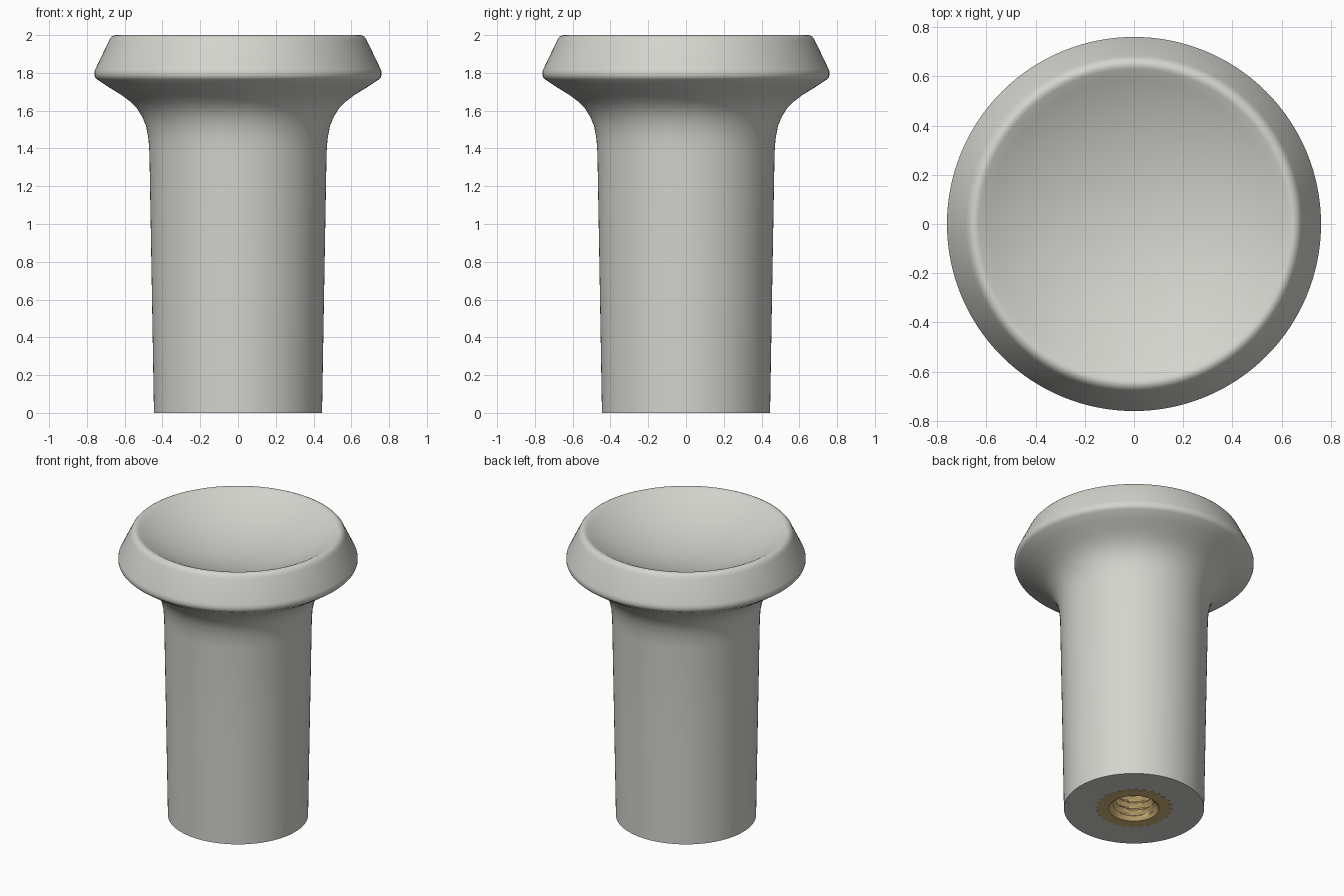
import bpy, bmesh, math

if "Cube" in bpy.data.objects:
    bpy.data.objects.remove(bpy.data.objects["Cube"])

def material(name, rgb):
    m = bpy.data.materials.new(name)
    m.diffuse_color = (*rgb, 1)
    m.use_nodes = True
    m.node_tree.nodes["Principled BSDF"].inputs["Base Color"].default_value = m.diffuse_color
    return m

def grid_object(name, rings, mat, cap_first=False, cap_last=False):
    """Skin a stack of closed rings, optionally capping the ends."""
    bm = bmesh.new()
    vs = [[bm.verts.new(p) for p in ring] for ring in rings]
    n = len(vs[0])
    for a, b in zip(vs, vs[1:]):
        for i in range(n):
            j = (i + 1) % n
            bm.faces.new((a[i], a[j], b[j], b[i]))
    if cap_first:
        bm.faces.new(vs[0][::-1])
    if cap_last:
        bm.faces.new(vs[-1])
    me = bpy.data.meshes.new(name)
    bm.to_mesh(me)
    bm.free()
    me.materials.append(mat)
    ob = bpy.data.objects.new(name, me)
    bpy.context.collection.objects.link(ob)
    bpy.ops.object.select_all(action='DESELECT')
    ob.select_set(True)
    bpy.context.view_layer.objects.active = ob
    bpy.ops.object.shade_smooth_by_angle(angle=math.radians(32))
    return ob

def ring(radius, z, n):
    """radius is a number or a function of the angle."""
    out = []
    for i in range(n):
        a = 2 * math.pi * i / n
        r = radius(a) if callable(radius) else radius
        out.append((r * math.cos(a), r * math.sin(a), z))
    return out

grey = material("light grey plastic", (0.66, 0.66, 0.62))
brass = material("brass", (0.66, 0.47, 0.19))

# Knob body: blind bore, tapered stem, flared head, dished top
profile = [(0.215, 0.85), (0.215, 0.002), (0.25, 0.002), (0.445, 0.0),
           (0.457, 0.7), (0.469, 1.38), (0.474, 1.45), (0.487, 1.52),
           (0.508, 1.57), (0.535, 1.612), (0.57, 1.648), (0.62, 1.685),
           (0.69, 1.728), (0.745, 1.765), (0.755, 1.775), (0.76, 1.788),
           (0.76, 1.803), (0.756, 1.818),
           (0.684, 1.968), (0.677, 1.982), (0.667, 1.993), (0.655, 1.999),
           (0.645, 2.0), (0.635, 1.997)]
rim_r, depth = 0.63, 0.17
R = (rim_r**2 + depth**2) / (2 * depth)
for k in range(16):
    r = rim_r * (1 - k / 16)
    profile.append((r, 1.995 - depth + R - math.sqrt(R * R - r * r)))
grid_object("knob_body", [ring(r, z, 128) for r, z in profile], grey, True, True)

# Threaded insert: knurled outside, countersunk mouth, helical thread
TEETH, N, PITCH, TOP = 28, 112, 0.05, 0.8
knurl = lambda a: 0.243 if int(round(a / (2 * math.pi) * N)) % 4 < 2 else 0.228

def thread(z):
    def radius(a):
        t = (z / PITCH - a / (2 * math.pi)) % 1
        groove = 0.116 + 0.028 * abs(2 * t - 1)
        return max(groove, 0.16 - z * 0.9)       # countersink
    return radius

rings = [ring(knurl, TOP, N), ring(knurl, 0, N), ring(0.16, 0, N)]
steps = 128
rings += [ring(thread(TOP * k / steps), TOP * k / steps, N) for k in range(1, steps + 1)]
rings.append(rings[0])
grid_object("threaded_insert", rings, brass)
